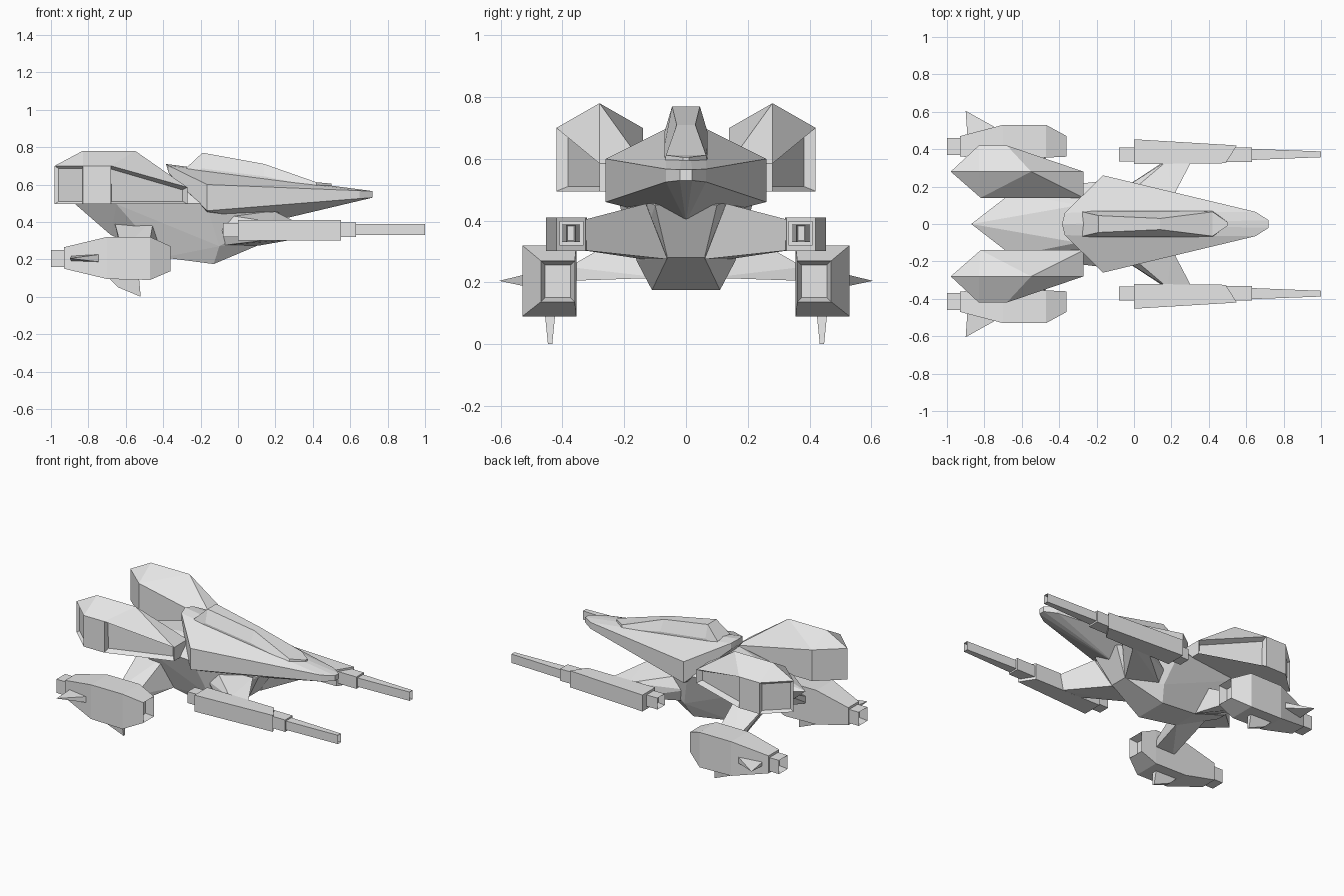
import bpy, bmesh
from mathutils import Vector

grey = bpy.data.materials.new("light_grey")
grey.diffuse_color = (0.8, 0.8, 0.8, 1)


def finish(name, bm):
    bmesh.ops.recalc_face_normals(bm, faces=bm.faces[:])
    me = bpy.data.meshes.new(name)
    bm.to_mesh(me)
    bm.free()
    me.materials.append(grey)
    ob = bpy.data.objects.new(name, me)
    bpy.context.collection.objects.link(ob)
    return ob


def solid(name, pts, side=1, recesses=()):
    """Faceted convex solid; recesses = (direction, border, depth) of sunken faces."""
    bm = bmesh.new()
    for x, y, z in pts:
        bm.verts.new((x, y * side, z))
    res = bmesh.ops.convex_hull(bm, input=bm.verts[:])
    junk = {v for v in res["geom_interior"] + res["geom_unused"]
            if isinstance(v, bmesh.types.BMVert)}
    bmesh.ops.delete(bm, geom=list(junk), context='VERTS')
    bmesh.ops.dissolve_limit(bm, angle_limit=0.03, verts=bm.verts[:], edges=bm.edges[:])
    bmesh.ops.recalc_face_normals(bm, faces=bm.faces[:])
    for (dx, dy, dz), border, depth in recesses:
        d = Vector((dx, dy * side, dz)).normalized()
        bm.normal_update()
        face = max(bm.faces, key=lambda f: f.normal.dot(d))
        bmesh.ops.inset_region(bm, faces=[face], thickness=border, depth=0)
        for v in face.verts:
            v.co -= d * depth
    return finish(name, bm)


def both(pts):
    """Points plus their reflection across the centre plane."""
    return pts + [(x, -y, z) for x, y, z in pts if y]


def rect(x, y0, y1, z0, z1):
    return [(x, y, z) for y in (y0, y1) for z in (z0, z1)]


# Long wedge-shaped upper hull
solid("nose_hull", both([
    (-0.385, 0, 0.71), (-0.37, 0.06, 0.70), (-0.37, 0.06, 0.66),
    (-0.165, 0.07, 0.67), (-0.165, 0.26, 0.60), (-0.165, 0.26, 0.46),
    (-0.165, 0, 0.42), (0.15, 0, 0.395),
    (0.65, 0.065, 0.525), (0.65, 0.065, 0.567),
    (0.72, 0.02, 0.53), (0.72, 0.02, 0.565)]))

# Lower keel body
solid("lower_body", both([
    (-0.87, 0, 0.495), (-0.65, 0.17, 0.495), (-0.17, 0.23, 0.50),
    (-0.30, 0.10, 0.61), (-0.68, 0.03, 0.33),
    (-0.40, 0.09, 0.21), (-0.13, 0.11, 0.175),
    (-0.10, 0.16, 0.27), (0.12, 0.06, 0.28), (0.22, 0.10, 0.45)]))

# Canopy spine: (x, base half width, base z, top half width, top z)
sections = [(-0.275, 0.07, 0.64, 0.065, 0.69), (-0.19, 0.07, 0.63, 0.045, 0.77),
            (0.14, 0.07, 0.60, 0.03, 0.71), (0.42, 0.07, 0.57, 0.065, 0.612),
            (0.50, 0.01, 0.56, 0.01, 0.605)]
bm = bmesh.new()
rings = [[bm.verts.new(p) for p in
          ((x, -b, zb), (x, b, zb), (x, b, (zb + 0.4 * (zt - zb))),
           (x, t, zt), (x, -t, zt), (x, -b, (zb + 0.4 * (zt - zb))))]
         for x, b, zb, t, zt in sections]
for r, q in zip(rings, rings[1:]):
    for i in range(6):
        j = (i + 1) % 6
        bm.faces.new((r[i], r[j], q[j], q[i]))
bm.faces.new(rings[0])
bm.faces.new(rings[-1])
finish("canopy", bm)

for side, tag in ((1, "left"), (-1, "right")):
    # Upper engine pod with sunken outer panels
    pod = [(-0.83, 0.28, 0.78), (-0.55, 0.28, 0.78)]
    for x, y, top in ((-0.98, 0.28, 0.70), (-0.83, 0.42, 0.70), (-0.68, 0.42, 0.70),
                      (-0.27, 0.28, 0.585), (-0.27, 0.14, 0.585), (-0.82, 0.14, 0.70)):
        pod += [(x, y, 0.495), (x, y, top)]
    solid("upper_pod_" + tag, pod, side,
          [((0.14, 0.41, 0), 0.022, 0.035), ((-0.14, 0.15, 0), 0.022, 0.015)])

    # Lower nacelle with front intake
    solid("nacelle_" + tag,
          rect(-0.93, 0.36, 0.47, 0.15, 0.265) + rect(-0.70, 0.355, 0.53, 0.095, 0.32)
          + rect(-0.47, 0.355, 0.53, 0.09, 0.32) + rect(-0.36, 0.36, 0.47, 0.137, 0.27),
          side, [((1, 0, 0), 0.02, 0.05)])
    solid("nacelle_nozzle_" + tag,
          rect(-1.0, 0.37, 0.46, 0.16, 0.25) + rect(-0.92, 0.37, 0.46, 0.16, 0.25),
          side, [((-1, 0, 0), 0.018, 0.05)])
    solid("side_fin_" + tag,
          [(-0.90, 0.605, 0.205), (-0.89, 0.46, 0.19), (-0.89, 0.46, 0.22),
           (-0.73, 0.51, 0.185), (-0.73, 0.51, 0.228)], side)
    solid("bottom_fin_" + tag,
          [(x, y, z) for x, z, w in ((-0.70, 0.11, 0.018), (-0.53, 0.11, 0.018),
                                     (-0.64, 0.05, 0.012), (-0.52, 0.0, 0.007))
           for y in (0.44 - w, 0.44 + w)], side)
    # Strut from body to nacelle
    solid("nacelle_strut_" + tag,
          [(-0.66, 0.06, 0.40), (-0.45, 0.08, 0.42), (-0.40, 0.08, 0.215),
           (-0.60, 0.05, 0.30), (-0.62, 0.38, 0.25), (-0.48, 0.38, 0.25),
           (-0.48, 0.38, 0.205), (-0.62, 0.38, 0.205)], side)

    # Swept pylon and cannon
    solid("gun_pylon_" + tag,
          [(-0.12, 0.15, 0.36), (-0.08, 0.12, 0.44), (0.20, 0.13, 0.455),
           (0.12, 0.06, 0.275), (-0.08, 0.14, 0.275),
           (0.18, 0.34, 0.40), (0.31, 0.34, 0.40), (0.29, 0.34, 0.305),
           (0.17, 0.34, 0.305)], side)
    solid("gun_body_" + tag,
          rect(0.0, 0.32, 0.453, 0.302, 0.41)
          + [(x, y, z) for x, y in ((0.49, 0.325), (0.55, 0.42)) for z in (0.302, 0.41)],
          side)
    solid("gun_rear_" + tag,
          rect(-0.08, 0.335, 0.41, 0.32, 0.395) + rect(0.02, 0.335, 0.41, 0.32, 0.395),
          side, [((-1, 0, 0), 0.015, 0.04)])
    solid("gun_collar_" + tag,
          rect(0.45, 0.332, 0.41, 0.32, 0.398) + rect(0.63, 0.332, 0.41, 0.32, 0.398), side)
    solid("gun_barrel_" + tag,
          rect(0.62, 0.342, 0.402, 0.33, 0.388) + rect(1.0, 0.357, 0.388, 0.33, 0.388),
          side, [((1, 0, 0), 0.007, 0.03)])
